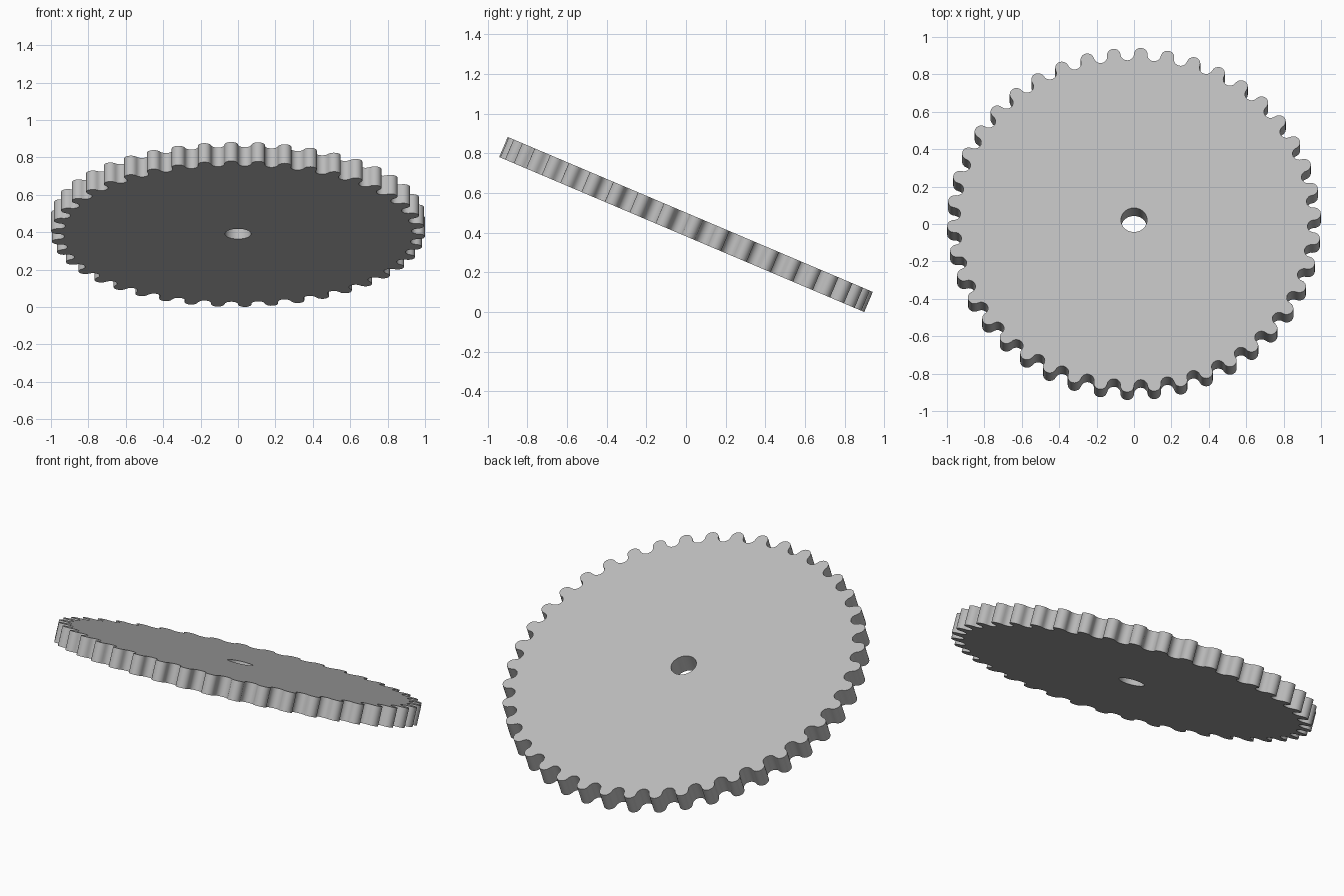
import bpy, bmesh
from math import sin, cos, pi, radians
from mathutils import Matrix, Vector

cube = bpy.data.objects.get("Cube")
if cube:
    bpy.data.objects.remove(cube, do_unlink=True)

TEETH = 42
TILT = radians(23)
THICK = 0.11
BORE = 0.07
LOBE = 0.036             # radius of each rounded tooth and gap
PITCH = 1 - LOBE         # pitch circle radius
STEPS = 10               # segments per lobe

# Plain grey metal
metal = bpy.data.materials.new("grey metal")
metal.use_nodes = True
grey = (0.5, 0.5, 0.5, 1)
metal.diffuse_color = grey
metal.node_tree.nodes["Principled BSDF"].inputs["Base Color"].default_value = grey


def gear_outline():
    """Half-round teeth alternating with half-round gaps."""
    points = []
    for i in range(2 * TEETH):
        a = (i + 0.5) * pi / TEETH
        out = Vector((cos(a), sin(a)))
        along = Vector((-sin(a), cos(a)))
        side = 1 if i % 2 == 0 else -1
        for k in range(STEPS):
            t = pi * k / STEPS
            points.append(out * (PITCH + side * LOBE * sin(t)) - along * LOBE * cos(t))
    return points


def circle(radius, count):
    return [Vector((radius * cos(2 * pi * k / count), radius * sin(2 * pi * k / count)))
            for k in range(count)]


# Toothed plate with a round bore
bm = bmesh.new()
edges = []
for loop in (gear_outline(), circle(BORE, 48)):
    verts = [bm.verts.new((p.x, p.y, -THICK / 2)) for p in loop]
    edges += [bm.edges.new((v, verts[(i + 1) % len(verts)])) for i, v in enumerate(verts)]
bmesh.ops.triangle_fill(bm, edges=edges, use_beauty=True)
plate = bmesh.ops.extrude_face_region(bm, geom=bm.faces[:], use_keep_orig=True)
top = [g for g in plate["geom"] if isinstance(g, bmesh.types.BMVert)]
bmesh.ops.translate(bm, verts=top, vec=(0, 0, THICK))
bmesh.ops.recalc_face_normals(bm, faces=bm.faces[:])

# Lean the gear back and rest it on the ground
bmesh.ops.rotate(bm, verts=bm.verts[:], matrix=Matrix.Rotation(-TILT, 3, "X"))
low = min(v.co.z for v in bm.verts)
bmesh.ops.translate(bm, verts=bm.verts[:], vec=(0, 0, -low))

mesh = bpy.data.meshes.new("gear_wheel")
bm.to_mesh(mesh)
bm.free()
mesh.materials.append(metal)
gear = bpy.data.objects.new("gear_wheel", mesh)
bpy.context.collection.objects.link(gear)
bpy.context.view_layer.objects.active = gear
gear.select_set(True)
bpy.ops.object.shade_smooth_by_angle(angle=radians(35))
